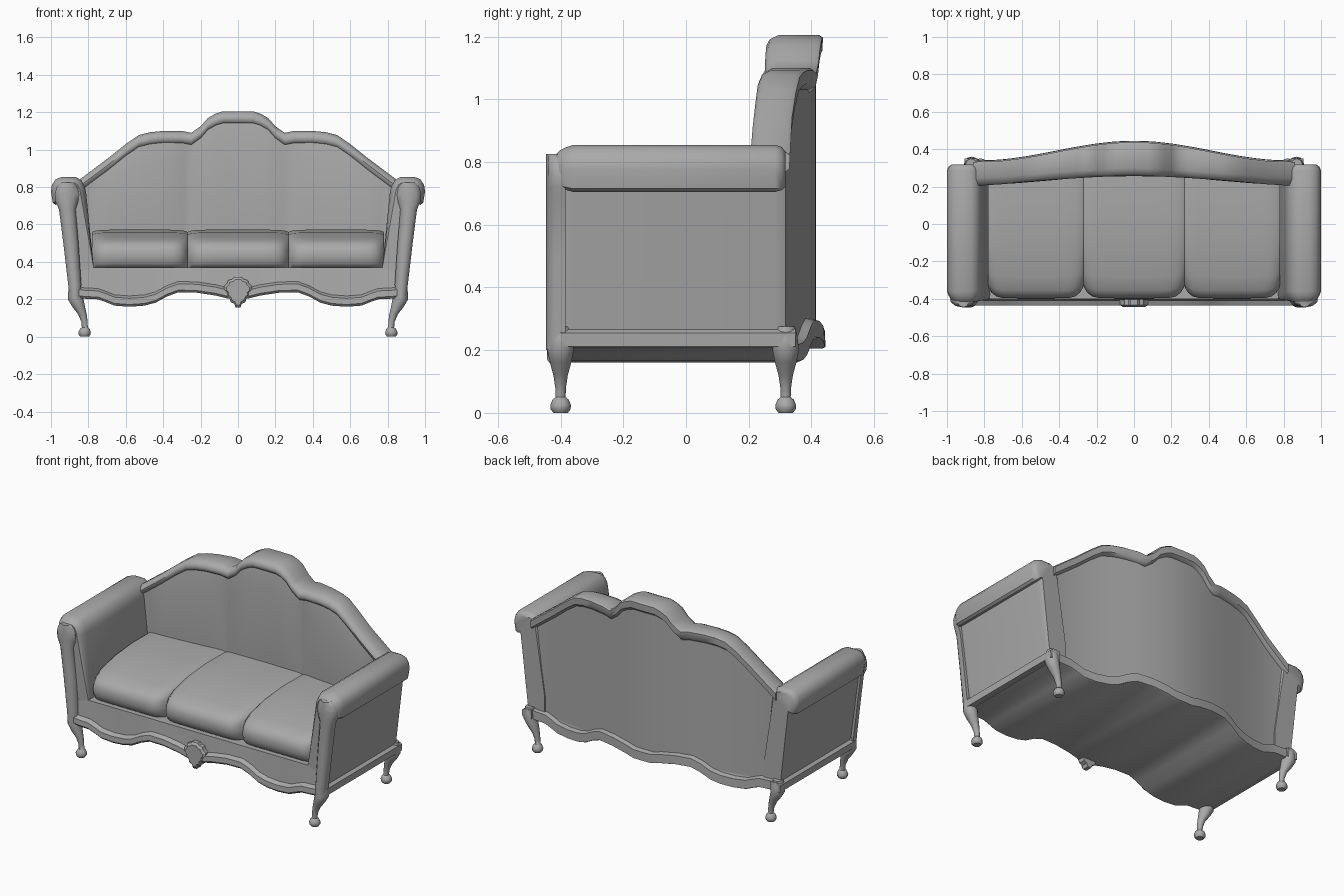
import bpy, bmesh, math

old = bpy.data.objects.get("Cube")
if old:
    bpy.data.objects.remove(old)

GREY = (0.4, 0.4, 0.4, 1)
mat = bpy.data.materials.new("soft_grey")
mat.use_nodes = True
mat.diffuse_color = GREY
mat.node_tree.nodes["Principled BSDF"].inputs["Base Color"].default_value = GREY


def loft(name, rings, angle=35):
    """Skin a list of equal-length closed rings and cap both ends."""
    bm = bmesh.new()
    loops = [[bm.verts.new(p) for p in ring] for ring in rings]
    n = len(loops[0])
    for a, b in zip(loops, loops[1:]):
        for i in range(n):
            j = (i + 1) % n
            bm.faces.new((a[i], a[j], b[j], b[i]))
    bm.faces.new(loops[0])
    bm.faces.new(loops[-1])
    bmesh.ops.recalc_face_normals(bm, faces=bm.faces)
    me = bpy.data.meshes.new(name)
    bm.to_mesh(me)
    bm.free()
    ob = bpy.data.objects.new(name, me)
    bpy.context.collection.objects.link(ob)
    me.materials.append(mat)
    bpy.ops.object.select_all(action='DESELECT')
    bpy.context.view_layer.objects.active = ob
    ob.select_set(True)
    bpy.ops.object.shade_smooth_by_angle(angle=math.radians(angle))
    return ob


def curve(points):
    """Piecewise-linear function of |x|."""
    def f(x):
        x = abs(x)
        for (x0, v0), (x1, v1) in zip(points, points[1:]):
            if x <= x1:
                return v0 + (v1 - v0) * (x - x0) / (x1 - x0)
        return points[-1][1]
    return f


def spread(a, b, n):
    return [a + (b - a) * i / n for i in range(n + 1)]


def mirrored(half):
    return [-x for x in reversed(half) if x > 0] + half


# Outlines shared by the parts
crest_line = [(0, 1.205), (.08, 1.205), (.12, 1.192), (.16, 1.17), (.2, 1.125), (.25, 1.09),
              (.3, 1.1), (.4, 1.1), (.47, 1.093), (.53, 1.078), (.6, 1.03), (.7, .95), (.86, .83)]
apron_line = [(0, .205), (.06, .205), (.12, .22), (.22, .235), (.32, .237), (.38, .215), (.44, .182),
              (.5, .166), (.58, .16), (.66, .166), (.71, .186), (.75, .2), (.82, .203), (.87, .21)]
top_z, low_z = curve(crest_line), curve(apron_line)


def rear_y(x):
    return .31 + .105 * math.cos(min(abs(x) / .83, 1) * math.pi / 2) ** 2


def front_y(x):
    return .262 - .055 * min(abs(x) / .8, 1) ** 1.5


def channel(x):
    """0 at a seam, 1 in the middle of one of the three seat widths."""
    a = abs(x)
    t = a / .27 if a < .27 else abs(a - .525) / .255
    return max(0, 1 - t ** 4)


# Seat base with wavy apron, projecting moulding and curved rear
rings = []
for x in mirrored([p[0] for p in apron_line]):
    z, r = low_z(x), rear_y(x)
    rings.append([(x, y, h) for y, h in (
        (-.425, z), (-.437, z + .012), (-.435, z + .045), (-.408, z + .058), (-.4, .37),
        (r - .03, .37), (r, z + .065), (r + .028, z + .058), (r + .03, z + .005), (r + .02, z))])
loft("seat_base", rings, 30)

# Upholstered back with three soft upright channels
rings = []
for x in spread(-.84, .84, 84):
    f, r, t = front_y(x), rear_y(x), top_z(x) - .045
    puff = .018 * channel(x)
    rings.append([(x, f + .015, .3), (x, f + .012 - puff, .5), (x, f + .012 - puff, t - .12),
                  (x, f + .012, t), (x, r, t), (x, r, .24)])
loft("back_panel", rings, 50)

# Crest rail following the scalloped top
rings = []
for x in mirrored([p[0] for p in crest_line]):
    f, r, t = front_y(x), rear_y(x), top_z(x)
    rings.append([(x, y, t + h) for y, h in (
        (f + .015, -.067), (f, -.055), (f - .004, -.035), (f + .006, -.014), (f + .035, 0),
        (r + .01, 0), (r + .022, -.008), (r + .02, -.05), (r, -.068))])
loft("crest_rail", rings, 45)

# Three seat cushions, pinched at the seams
cushion = [(.24, .37), (-.37, .37), (-.388, .39), (-.397, .42), (-.397, .455), (-.385, .488),
           (-.355, .51), (-.28, .53), (-.12, .557), (.06, .572), (.27, .57)]
for name, a, b in (("right", -.78, -.27), ("middle", -.27, .27), ("left", .27, .78)):
    rings = []
    for i in range(17):
        s = -math.cos(math.pi * i / 16)
        x = (a + b) / 2 + s * (b - a) / 2
        pinch = abs(s) ** 10
        ring = []
        for y, z in cushion:
            front = max(0, min(1, -y / .39)) ** 4
            ring.append((x, y + .065 * pinch * front, z - (.012 + .02 * front) * pinch * (z > .45)))
        rings.append(ring)
    loft(name + "_seat_cushion", rings, 60)

# Arms: flared panel with a rolled top
arm = [(.77, .25), (.77, .36), (.812, .77), (.818, .8), (.838, .837), (.87, .855), (.94, .855), (.975, .842),
       (.995, .812), (1.0, .775), (.99, .715), (.975, .705), (.953, .712), (.885, .25)]
arm_steps = [(-.415, .65), (-.402, .8), (-.385, .9), (-.36, 1), (.285, 1), (.305, .92), (.318, .75)]
# Front posts: bottom to top (z, inner x, outer x)
post = [(.2, .84, .9), (.28, .838, .908), (.5, .853, .934), (.68, .868, .957),
        (.72, .855, .975), (.76, .85, .98), (.8, .858, .97), (.825, .88, .945)]
# Cabriole legs: (x, z, radius)
leg = [(.87, .275, .03), (.87, .24, .038), (.868, .2, .042), (.852, .16, .034), (.832, .12, .023),
       (.821, .08, .017), (.819, .05, .016), (.819, .042, .026), (.82, .025, .033), (.82, .012, .032), (.82, 0, .023)]

for side, s in (("left", 1), ("right", -1)):
    rings = []
    for y, k in arm_steps:
        rings.append([(s * (.9 + (x - .9) * k), y, .77 + (z - .77) * k) if z > .7 else (s * x, max(y, -.4), z)
                      for x, z in arm])
    loft(side + "_arm", rings, 40)

    rings = []
    for z, a, b in post:
        c, h = (a + b) / 2, (b - a) / 2
        rings.append([(s * (c + h * u), v, z) for u, v in (
            (-1, -.385), (-1, -.418), (-.6, -.438), (0, -.446), (.6, -.438), (1, -.418), (1, -.385))])
    loft(side + "_arm_post", rings, 50)

    # Side moulding under the arm panel
    rings = [[(s * x, y, z) for x, z in ((.84, .212), (.905, .212), (.907, .255), (.885, .268), (.84, .268))]
             for y in (-.4, .35)]
    loft(side + "_side_moulding", rings, 30)

    for end, cy in (("front", -.4), ("rear", .318)):
        rings = []
        for x, z, r in leg:
            rings.append([(s * (x + r * math.cos(t * math.pi / 6)), cy + r * math.sin(t * math.pi / 6), z)
                          for t in range(12)])
        loft(f"{side}_{end}_leg", rings, 50)

# Carved cartouche in the middle of the apron
half = [(.012, .155), (.02, .175), (.04, .185), (.045, .205), (.062, .22), (.06, .235), (.075, .25),
        (.075, .27), (.058, .285), (.052, .302), (.03, .308), (.02, .32)]
shape = half + [(-x, z) for x, z in reversed(half)]
rings = [[(x * k, y, .24 + (z - .24) * k) for x, z in shape]
         for y, k in ((-.39, 1), (-.432, 1), (-.443, .82))]
loft("apron_cartouche", rings, 30)
